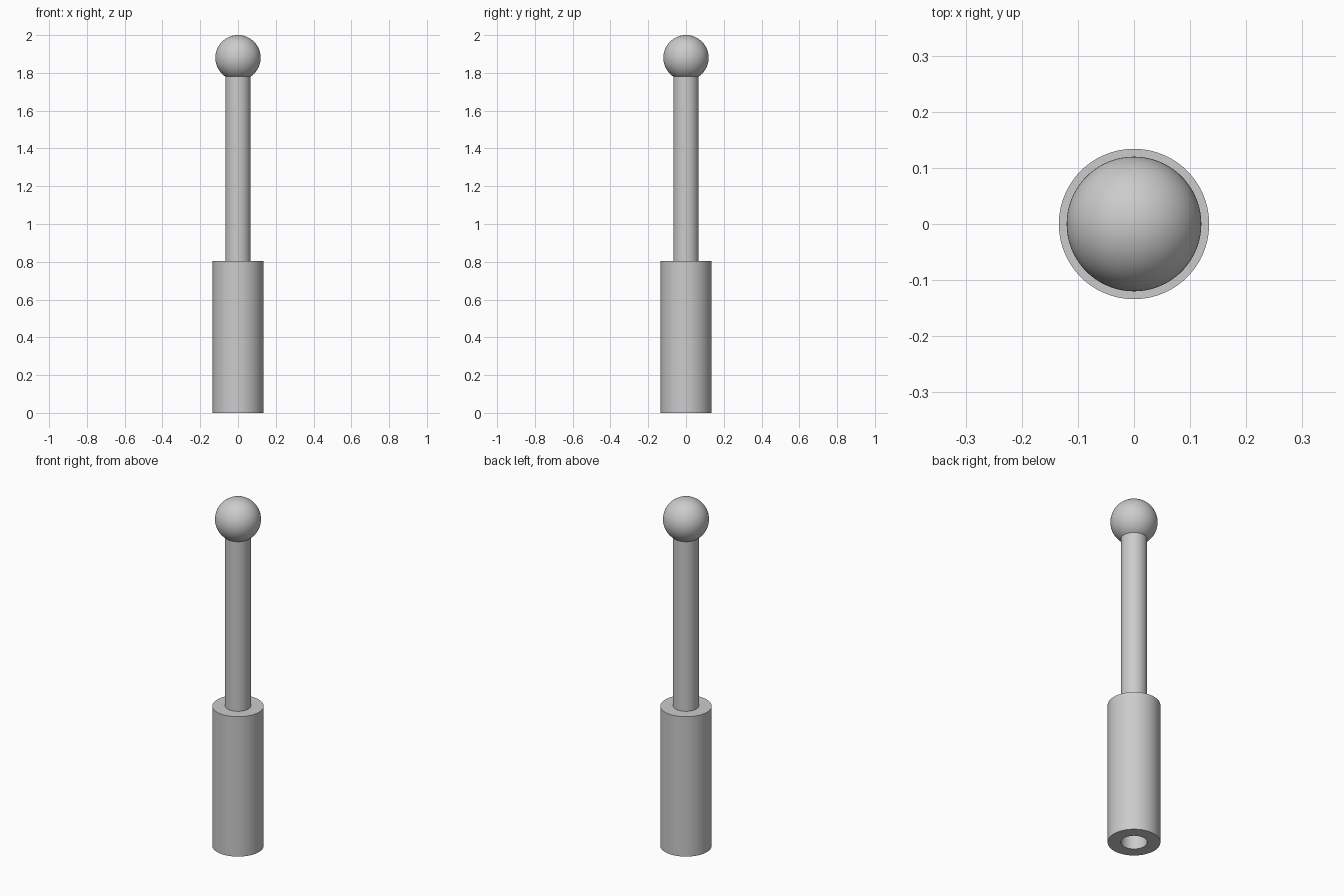
import bpy
import math

cube = bpy.data.objects.get("Cube")
if cube:
    bpy.data.objects.remove(cube, do_unlink=True)

grey = bpy.data.materials.new("satin grey")
grey.use_nodes = True
colour = (0.6, 0.6, 0.6, 1)
grey.diffuse_color = colour
grey.node_tree.nodes["Principled BSDF"].inputs["Base Color"].default_value = colour

SEGMENTS = 96
BODY_R, ROD_R, BALL_R = 0.134, 0.067, 0.12
BODY_TOP, BORE_TOP = 0.805, 0.4
BALL_Z = 2 - BALL_R
ROD_TOP = BALL_Z - math.sqrt(BALL_R ** 2 - ROD_R ** 2)


def lathe(name, profile):
    """Spin a (radius, height) profile around z; zero radius makes a pole."""
    verts, faces, rings = [], [], []
    for r, z in profile:
        start = len(verts)
        if r < 1e-6:
            verts.append((0, 0, z))
            rings.append([start] * SEGMENTS)
        else:
            for i in range(SEGMENTS):
                a = math.tau * i / SEGMENTS
                verts.append((r * math.cos(a), r * math.sin(a), z))
            rings.append(list(range(start, start + SEGMENTS)))
    for low, high in zip(rings, rings[1:]):
        for i in range(SEGMENTS):
            j = (i + 1) % SEGMENTS
            quad = [low[i], low[j], high[j], high[i]]
            faces.append(list(dict.fromkeys(quad)))
    mesh = bpy.data.meshes.new(name)
    mesh.from_pydata(verts, [], faces)
    mesh.materials.append(grey)
    obj = bpy.data.objects.new(name, mesh)
    bpy.context.collection.objects.link(obj)
    bpy.ops.object.select_all(action='DESELECT')
    obj.select_set(True)
    bpy.context.view_layer.objects.active = obj
    bpy.ops.object.shade_smooth_by_angle(angle=math.radians(30))
    return obj


# Thick base sleeve with a blind bore underneath
lathe("base_sleeve", [(0, BORE_TOP), (ROD_R, BORE_TOP), (ROD_R, 0),
                      (BODY_R, 0), (BODY_R, BODY_TOP), (ROD_R, BODY_TOP)])

# Slim rod rising from the sleeve
lathe("rod", [(ROD_R, BODY_TOP), (ROD_R, ROD_TOP)])

# Ball tip, open where it meets the rod
first = math.asin(ROD_R / BALL_R)
STEPS = 40
arc = [first + (math.pi - first) * k / STEPS for k in range(STEPS + 1)]
lathe("ball_tip", [(BALL_R * math.sin(t), BALL_Z - BALL_R * math.cos(t)) for t in arc])
